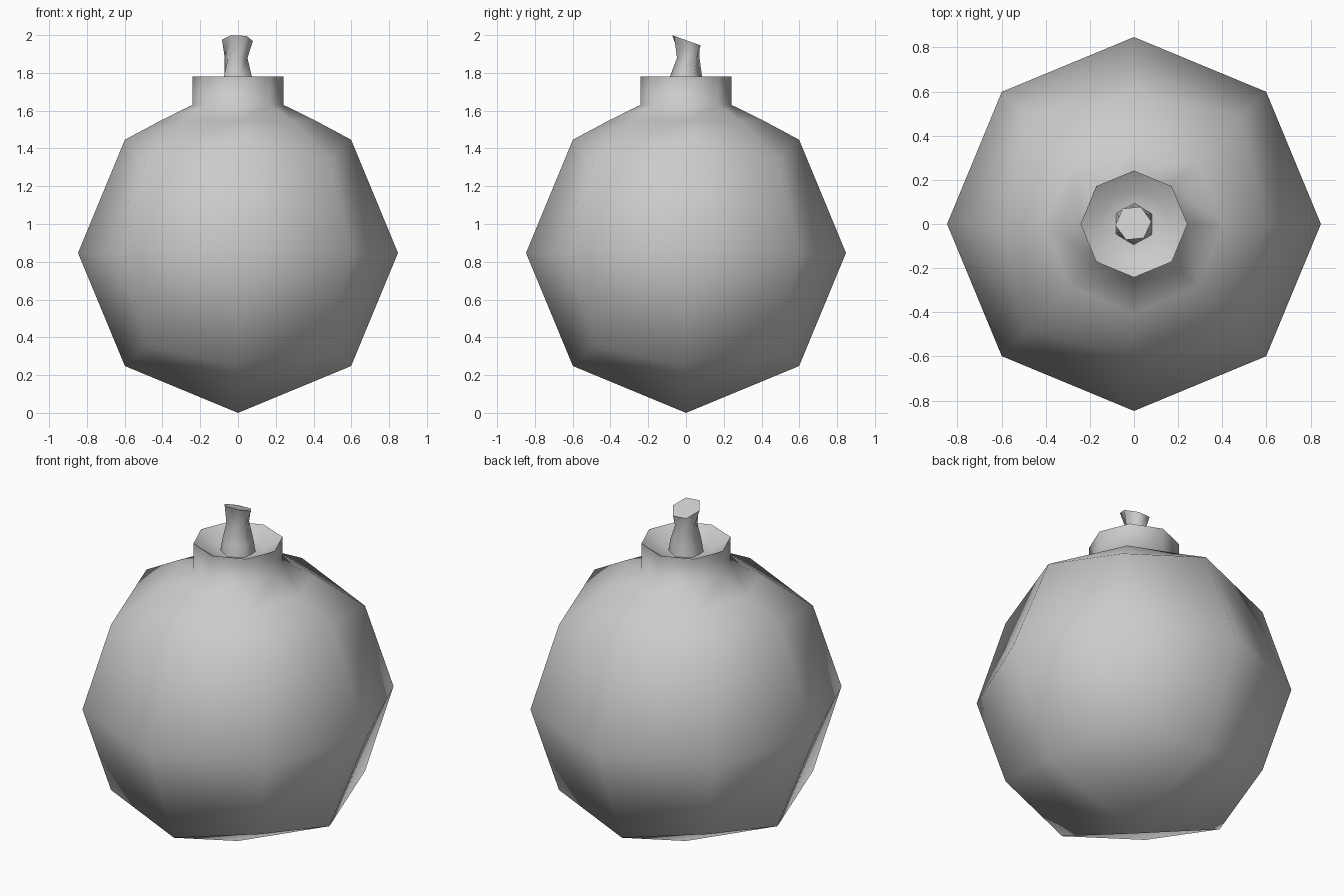
import bpy, bmesh
from math import cos, sin, pi, atan2, radians

if "Cube" in bpy.data.objects:
    bpy.data.objects.remove(bpy.data.objects["Cube"])

R = 0.847


def add_ring(bm, n, r, z, twist=0.0, cx=0.0, cy=0.0, tilt=0.0):
    ring = []
    for i in range(n):
        a = 2 * pi * i / n + twist
        x, y = r * cos(a), r * sin(a)
        ring.append(bm.verts.new((cx + x, cy + y, z + tilt * y)))
    return ring


def bridge(bm, lower, upper):
    n = len(lower)
    for i in range(n):
        j = (i + 1) % n
        bm.faces.new((lower[i], lower[j], upper[j], upper[i]))


def finish(bm, name, angle):
    bmesh.ops.recalc_face_normals(bm, faces=bm.faces[:])
    me = bpy.data.meshes.new(name)
    bm.to_mesh(me)
    bm.free()
    ob = bpy.data.objects.new(name, me)
    bpy.context.collection.objects.link(ob)
    bpy.ops.object.select_all(action='DESELECT')
    ob.select_set(True)
    bpy.context.view_layer.objects.active = ob
    bpy.ops.object.shade_smooth_by_angle(angle=radians(angle))
    return ob


# Round body: once-subdivided cube pushed out to a sphere
bm = bmesh.new()
bmesh.ops.create_cube(bm, size=2)
bmesh.ops.subdivide_edges(bm, edges=bm.edges[:], cuts=1, use_grid_fill=True)
for v in bm.verts:
    v.co = v.co.normalized() * R
    v.co.z += R

# Open the top, leaving an eight-point rim
top = max(bm.verts, key=lambda v: v.co.z)
bmesh.ops.delete(bm, geom=[top], context='VERTS')
bmesh.ops.triangulate(bm, faces=bm.faces[:], quad_method='LONG_EDGE')
rim = sorted((v for v in bm.verts if v.is_boundary),
             key=lambda v: (atan2(v.co.y, v.co.x) + 0.01) % (2 * pi))

# Shoulder, neck collar and sunken dish
last = rim
for r, z in ((0.405, 1.55), (0.242, 1.63), (0.242, 1.78), (0.155, 1.725), (0.08, 1.715)):
    ring = add_ring(bm, 8, r, z)
    bridge(bm, last, ring)
    last = ring
bm.faces.new(last)
finish(bm, "body", 75)

# Twisted fuse stub with a slanted tip
bm = bmesh.new()
base = add_ring(bm, 6, 0.095, 1.71, 0.5)
low = add_ring(bm, 6, 0.085, 1.78, 0.5)
waist = add_ring(bm, 6, 0.062, 1.88, 0.8, -0.01, 0.012)
tip = add_ring(bm, 6, 0.082, 1.972, 1.15, -0.003, 0.003, -0.36)
bm.faces.new(base)
for a, b in ((base, low), (low, waist), (waist, tip)):
    bridge(bm, a, b)
bm.faces.new(tip)
finish(bm, "fuse", 65)
